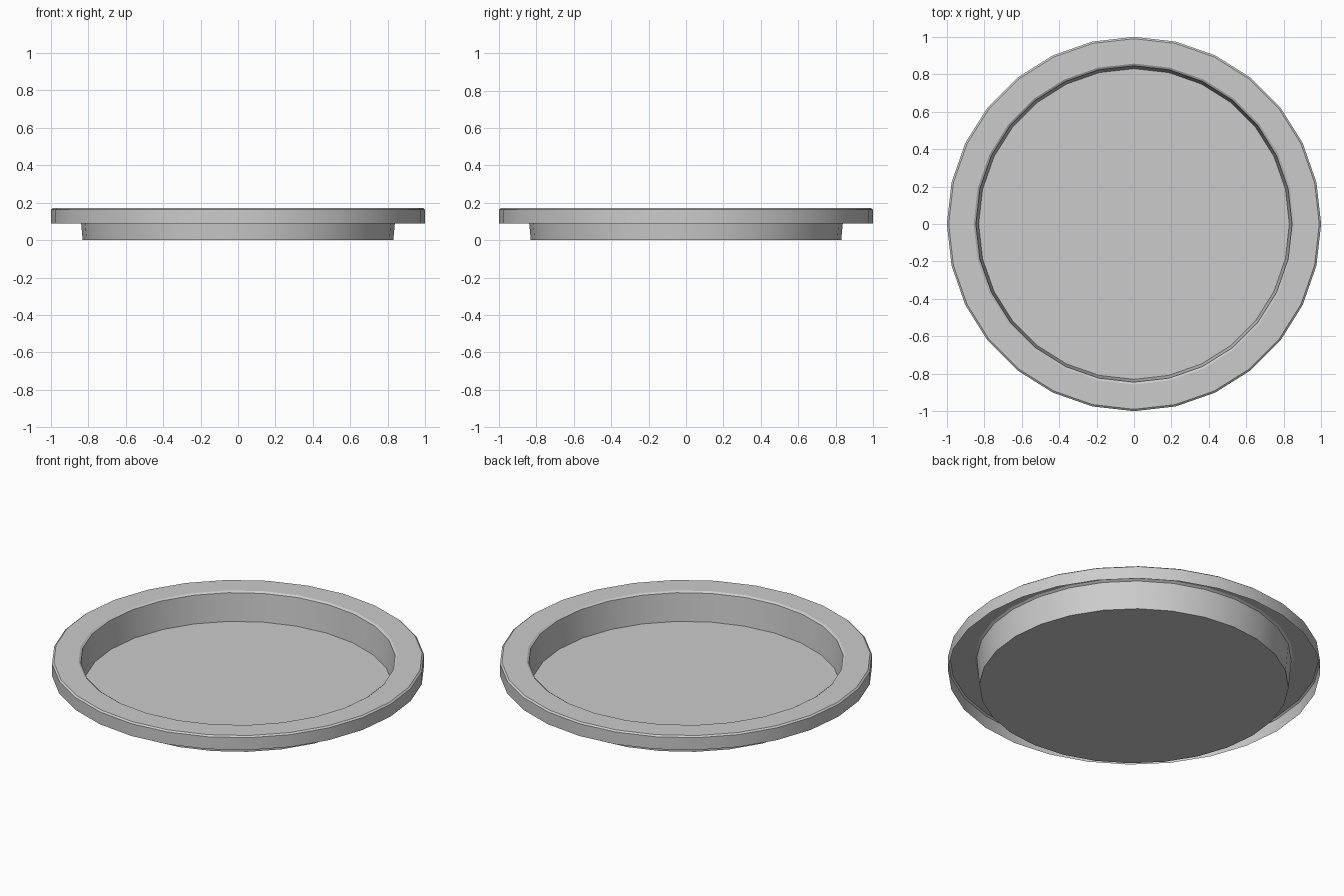
import bpy, bmesh, math

if "Cube" in bpy.data.objects:
    bpy.data.objects.remove(bpy.data.objects["Cube"])

SIDES = 28
# radius, height: rim skirt, bevelled lip, sloped inner wall, floor edge
PROFILE = [(1.0, 0.09), (1.0, 0.163), (0.99, 0.171),
           (0.857, 0.171), (0.845, 0.163), (0.83, 0.0)]

bm = bmesh.new()

# Open shell: one ring of vertices per profile point
rings = []
for r, z in PROFILE:
    rings.append([bm.verts.new((r * math.cos(2 * math.pi * i / SIDES),
                                r * math.sin(2 * math.pi * i / SIDES), z))
                  for i in range(SIDES)])

for lower, upper in zip(rings, rings[1:]):
    for i in range(SIDES):
        j = (i + 1) % SIDES
        bm.faces.new((lower[i], lower[j], upper[j], upper[i]))

# Flat floor of the dish
bm.faces.new(rings[-1])

mesh = bpy.data.meshes.new("round_tray")
bm.to_mesh(mesh)
bm.free()
tray = bpy.data.objects.new("round_tray", mesh)
bpy.context.collection.objects.link(tray)

# Smooth round walls, crisp rim edges
bpy.context.view_layer.objects.active = tray
tray.select_set(True)
bpy.ops.object.shade_smooth_by_angle(angle=math.radians(30))
